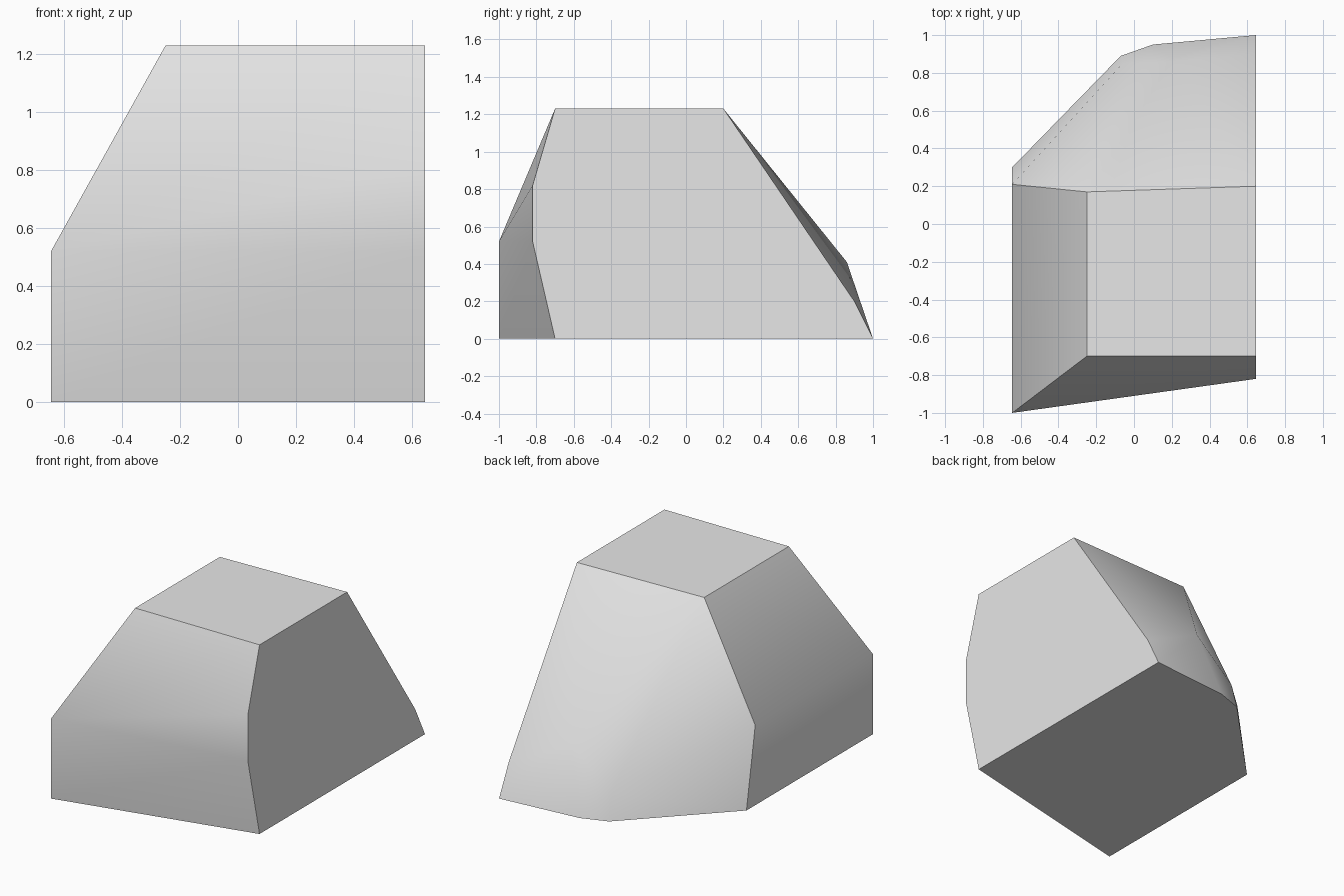
import bpy
import bmesh

cube = bpy.data.objects.get("Cube")
if cube:
    bpy.data.objects.remove(cube, do_unlink=True)

# One plain stone-like material
grey = bpy.data.materials.new("light_grey")
grey.use_nodes = True
colour = (0.8, 0.8, 0.8, 1)
grey.diffuse_color = colour
grey.node_tree.nodes["Principled BSDF"].inputs["Base Color"].default_value = colour

LEFT, RIGHT, TOP = -0.645, 0.645, 1.23

# Corners of the block, named by position
corners = {
    "front_low_left": (LEFT, -1, 0),
    "front_mid_left": (LEFT, -1, 0.52),
    "front_top_left": (-0.25, -0.7, TOP),
    "front_top_right": (RIGHT, -0.7, TOP),
    "front_high_right": (RIGHT, -0.82, 0.82),
    "front_mid_right": (RIGHT, -0.82, 0.52),
    "front_low_right": (RIGHT, -0.7, 0),
    "back_top_left": (-0.25, 0.17, TOP),
    "back_top_right": (RIGHT, 0.2, TOP),
    "back_mid_left": (LEFT, 0.21, 0.52),
    "back_mid_right": (RIGHT, 0.9, 0.2),
    "back_low_left": (LEFT, 0.3, 0),
    "back_low_right": (RIGHT, 1, 0),
    "foot_left": (-0.07, 0.89, 0),
    "foot_right": (0.1, 0.95, 0),
    "bulge_low": (-0.06, 0.85, 0.17),
    "bulge_high": (0.22, 0.86, 0.41),
}

# Each side is a patch: smooth inside, sharp along its border
patches = {
    "front": [
        "front_low_left front_low_right front_mid_right front_mid_left",
        "front_mid_left front_mid_right front_high_right",
        "front_mid_left front_high_right front_top_right front_top_left",
    ],
    "left": [
        "front_low_left front_mid_left back_mid_left back_low_left",
        "front_mid_left front_top_left back_top_left back_mid_left",
    ],
    "right": [
        "front_low_right back_low_right back_mid_right back_top_right "
        "front_top_right front_high_right front_mid_right",
    ],
    "top": ["front_top_left front_top_right back_top_right back_top_left"],
    "bottom": [
        "front_low_left back_low_left foot_left foot_right "
        "back_low_right front_low_right",
    ],
    "back": [
        "back_top_left back_top_right bulge_high",
        "back_top_right back_mid_right bulge_high",
        "back_mid_right back_low_right bulge_high",
        "back_low_right foot_right bulge_high",
        "foot_right bulge_low bulge_high",
        "foot_right foot_left bulge_low",
        "foot_left back_low_left bulge_low",
        "back_low_left back_mid_left bulge_low",
        "back_mid_left back_top_left bulge_low",
        "back_top_left bulge_high bulge_low",
    ],
}

# Build the block
bm = bmesh.new()
verts = {name: bm.verts.new(co) for name, co in corners.items()}
side_of = {}
for side, faces in patches.items():
    for names in faces:
        face = bm.faces.new([verts[n] for n in names.split()])
        face.smooth = True
        side_of[face] = side
bmesh.ops.recalc_face_normals(bm, faces=bm.faces[:])

# Sharp borders between sides
for edge in bm.edges:
    edge.smooth = len({side_of[f] for f in edge.link_faces}) == 1

mesh = bpy.data.meshes.new("chamfered_block")
bm.to_mesh(mesh)
bm.free()
mesh.materials.append(grey)
block = bpy.data.objects.new("chamfered_block", mesh)
bpy.context.collection.objects.link(block)
